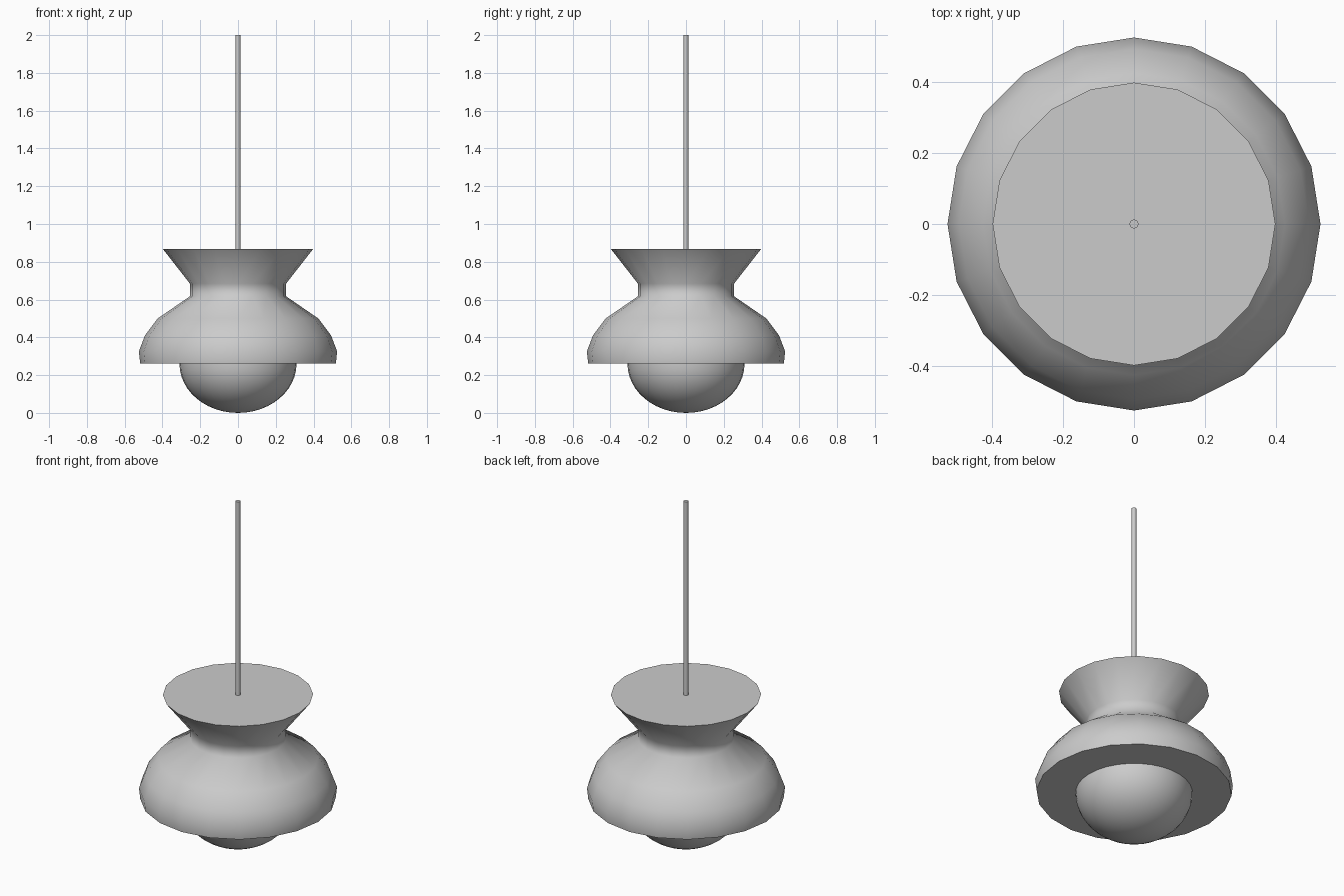
import bpy, bmesh, math

if "Cube" in bpy.data.objects:
    bpy.data.objects.remove(bpy.data.objects["Cube"])


def lathe(name, profile, sides, angle=40):
    """Revolve (radius, z) points around z; radius 0 makes a pole."""
    bm = bmesh.new()
    rings = []
    for r, z in profile:
        if r == 0:
            rings.append([bm.verts.new((0, 0, z))] * sides)
        else:
            rings.append([bm.verts.new((r * math.cos(2 * math.pi * i / sides),
                                        r * math.sin(2 * math.pi * i / sides), z))
                          for i in range(sides)])
    for lo, hi in zip(rings, rings[1:]):
        for i in range(sides):
            j = (i + 1) % sides
            bm.faces.new(dict.fromkeys((lo[i], lo[j], hi[j], hi[i])))
    # flat caps where the profile is open
    for ring in (rings[0][::-1], rings[-1]):
        if ring[0] is not ring[1]:
            bm.faces.new(ring)
    bmesh.ops.recalc_face_normals(bm, faces=bm.faces)
    me = bpy.data.meshes.new(name)
    bm.to_mesh(me)
    bm.free()
    ob = bpy.data.objects.new(name, me)
    bpy.context.collection.objects.link(ob)
    bpy.ops.object.select_all(action='DESELECT')
    ob.select_set(True)
    bpy.context.view_layer.objects.active = ob
    bpy.ops.object.shade_smooth_by_angle(angle=math.radians(angle))
    return ob


# Bell shade with narrow neck and flared top
lathe("lamp_shade", [(0.518, 0.262), (0.525, 0.325), (0.493, 0.41), (0.425, 0.50),
                     (0.255, 0.617), (0.255, 0.685), (0.398, 0.868)], 20, 60)

# Rounded bulb under the shade
steps = 12
bulb = [(0.31 * math.sin(t), 0.262 - 0.26 * math.cos(t) - 0.002)
        for t in (math.pi / 2 * k / steps for k in range(1, steps + 1))]
lathe("bulb", [(0, 0)] + bulb + [(0.31, 0.28)], 32)

# Hanging rod
lathe("hanging_rod", [(0.0125, 0.86), (0.0125, 2.0)], 16)
